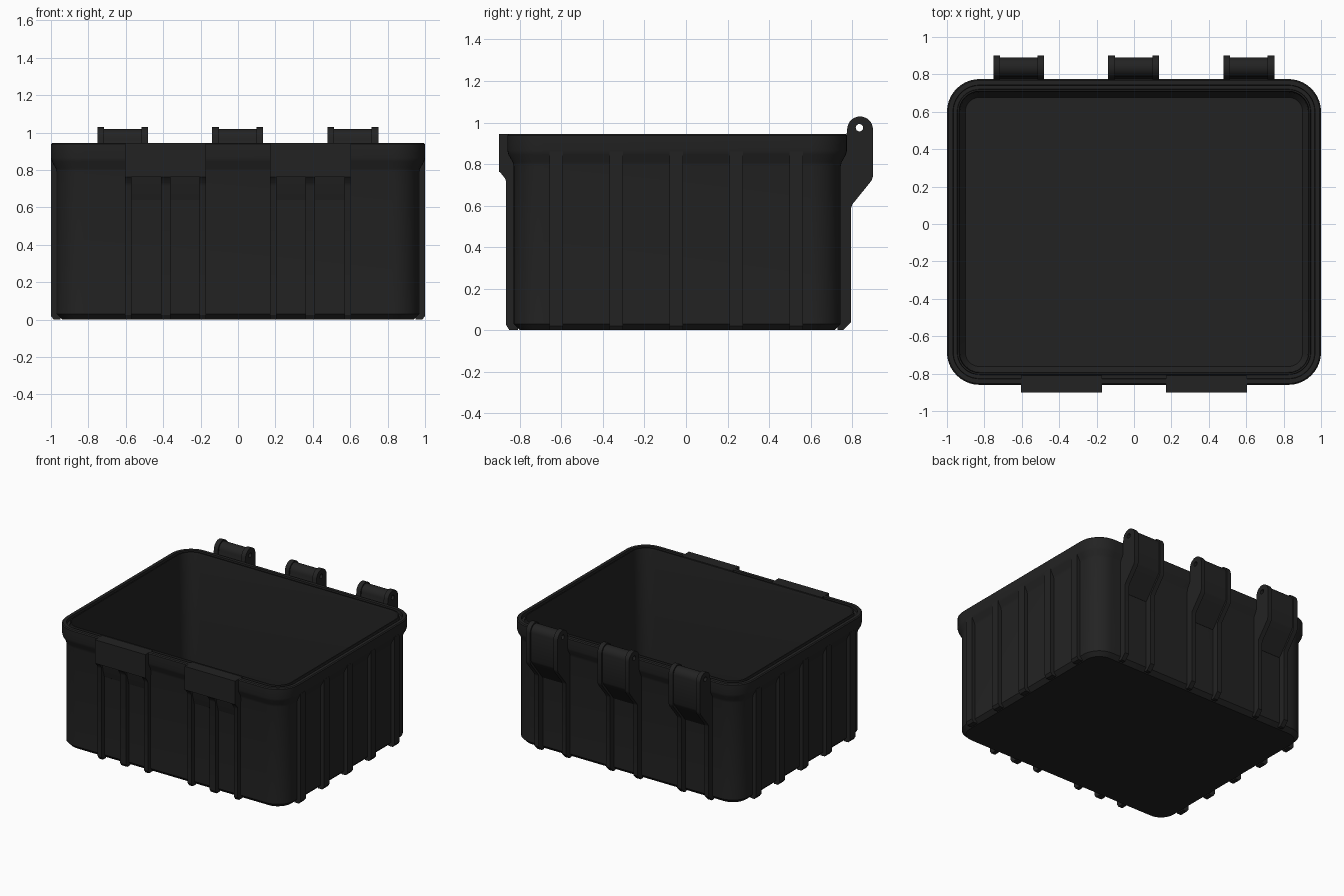
import bpy, bmesh, math

if "Cube" in bpy.data.objects:
    bpy.data.objects.remove(bpy.data.objects["Cube"])

CY = -0.0425            # centre of the tub in y
HX, HY = 1.0, 0.8175    # outer half sizes at the rim
TOP = 0.945

plastic = bpy.data.materials.new("black plastic")
plastic.diffuse_color = (0.0165, 0.0165, 0.0165, 1)
plastic.use_nodes = True
plastic.node_tree.nodes["Principled BSDF"].inputs["Base Color"].default_value = plastic.diffuse_color


def finish(name, bm, smooth=True):
    bmesh.ops.recalc_face_normals(bm, faces=bm.faces)
    me = bpy.data.meshes.new(name)
    bm.to_mesh(me)
    bm.free()
    ob = bpy.data.objects.new(name, me)
    bpy.context.collection.objects.link(ob)
    me.materials.append(plastic)
    if smooth:
        smooth_by_angle(ob)
    return ob


def smooth_by_angle(ob):
    bpy.ops.object.select_all(action='DESELECT')
    ob.select_set(True)
    bpy.context.view_layer.objects.active = ob
    bpy.ops.object.shade_smooth_by_angle(angle=math.radians(30))


def rounded_ring(bm, inset, z, seg=10):
    r = 0.175 - inset
    cx, cy = HX - inset - r, HY - inset - r
    ring = []
    for q, (sx, sy) in enumerate([(1, 1), (-1, 1), (-1, -1), (1, -1)]):
        for i in range(seg + 1):
            a = math.pi / 2 * (q + i / seg)
            ring.append(bm.verts.new((sx * cx + r * math.cos(a),
                                      CY + sy * cy + r * math.sin(a), z)))
    return ring


def prism(name, profile, start, end, axis='X'):
    """Extrude a closed (depth, z) profile along x or y."""
    bm = bmesh.new()
    ends = []
    for t in (start, end):
        ends.append([bm.verts.new((t, a, z) if axis == 'X' else (a, t, z)) for a, z in profile])
    n = len(profile)
    for i in range(n):
        j = (i + 1) % n
        bm.faces.new((ends[0][i], ends[0][j], ends[1][j], ends[1][i]))
    bm.faces.new(ends[0])
    bm.faces.new(ends[1])
    return finish(name, bm)


# Tub: outside wall, flared rim with seal groove, inside wall and floor
sections = [(0.06, 0), (0.03, 0.03), (0.03, 0.79), (0.025, 0.81), (0.005, 0.845), (0, 0.865),
            (0, 0.938), (0.007, TOP), (0.032, TOP), (0.034, 0.92), (0.054, 0.92), (0.056, TOP),
            (0.064, TOP), (0.067, 0.93), (0.07, 0.08), (0.098, 0.045)]
bm = bmesh.new()
rings = [rounded_ring(bm, d, z) for d, z in sections]
for a, b in zip(rings, rings[1:]):
    for i in range(len(a)):
        j = (i + 1) % len(a)
        bm.faces.new((a[i], a[j], b[j], b[i]))
bm.faces.new(rings[0])
bm.faces.new(rings[-1])
finish("tub", bm)

# Side ribs
for s, side in ((1, "right"), (-1, "left")):
    prof = [(s * x, z) for x, z in
            [(0.95, 0.0), (0.985, 0.0), (1.0, 0.02), (1.0, 0.86), (0.95, 0.86)]]
    for k in range(5):
        y = -0.625 + 0.289 * k
        prism(f"{side}_rib_{k + 1}", prof, y - 0.033, y + 0.033, 'Y')

# Front latch blocks, with ribs and sloped panels below them
block = [(-0.81, TOP), (-0.9, TOP), (-0.9, 0.762), (-0.81, 0.762)]
rib = [(-0.81, 0.0), (-0.85, 0.0), (-0.866, 0.025), (-0.866, 0.715), (-0.872, 0.732),
       (-0.898, 0.764), (-0.81, 0.77)]
gusset = [(-0.815, 0.63), (-0.832, 0.64), (-0.85, 0.70), (-0.862, 0.764), (-0.815, 0.77)]
for s, side in ((1, "right"), (-1, "left")):
    prism(f"{side}_latch_block", block, s * 0.17, s * 0.605)
    for k, (a, b) in enumerate([(0.172, 0.205), (0.36, 0.412), (0.57, 0.604)]):
        prism(f"{side}_front_rib_{k + 1}", rib, s * a, s * b)
    for k, (a, b) in enumerate([(0.205, 0.36), (0.412, 0.57)]):
        prism(f"{side}_front_slope_{k + 1}", gusset, s * a, s * b)


def barrel(r, cy=0.838, cz=0.967, n=16):
    """Half-round top, from the inner side over to the outer side."""
    return [(cy - r * math.cos(math.pi * i / n), cz + r * math.sin(math.pi * i / n))
            for i in range(n + 1)]


# Hinges: two full-height cheeks with a recessed web between, pierced for a pin
cheek = [(0.73, 0.0), (0.755, 0.0), (0.795, 0.04), (0.795, 0.59), (0.80, 0.605), (0.893, 0.72),
         (0.9, 0.74)] + barrel(0.062)[::-1] + [(0.772, 0.935), (0.735, 0.80)]
web = [(0.735, 0.56), (0.748, 0.565), (0.88, 0.73), (0.89, 0.75)] \
    + barrel(0.052)[::-1] + [(0.78, 0.93), (0.735, 0.80)]

for n, x in enumerate((-0.616, -0.002, 0.614)):
    parts = [prism(f"hinge_{n + 1}_left_cheek", cheek, x - 0.136, x - 0.1),
             prism(f"hinge_{n + 1}_right_cheek", cheek, x + 0.1, x + 0.136),
             prism(f"hinge_{n + 1}_web", web, x - 0.1, x + 0.1)]
    hole = [(0.835 + 0.018 * math.cos(math.tau * i / 16), 0.975 + 0.018 * math.sin(math.tau * i / 16))
            for i in range(16)]
    cutter = prism("pin_hole_cutter", hole, x - 0.2, x + 0.2)
    cutter.hide_render = True
    for ob in parts:
        mod = ob.modifiers.new("pin hole", 'BOOLEAN')
        mod.operation = 'DIFFERENCE'
        mod.solver = 'EXACT'
        mod.object = cutter
        bpy.context.view_layer.objects.active = ob
        bpy.ops.object.modifier_apply(modifier=mod.name)
        smooth_by_angle(ob)
    bpy.data.objects.remove(cutter)
